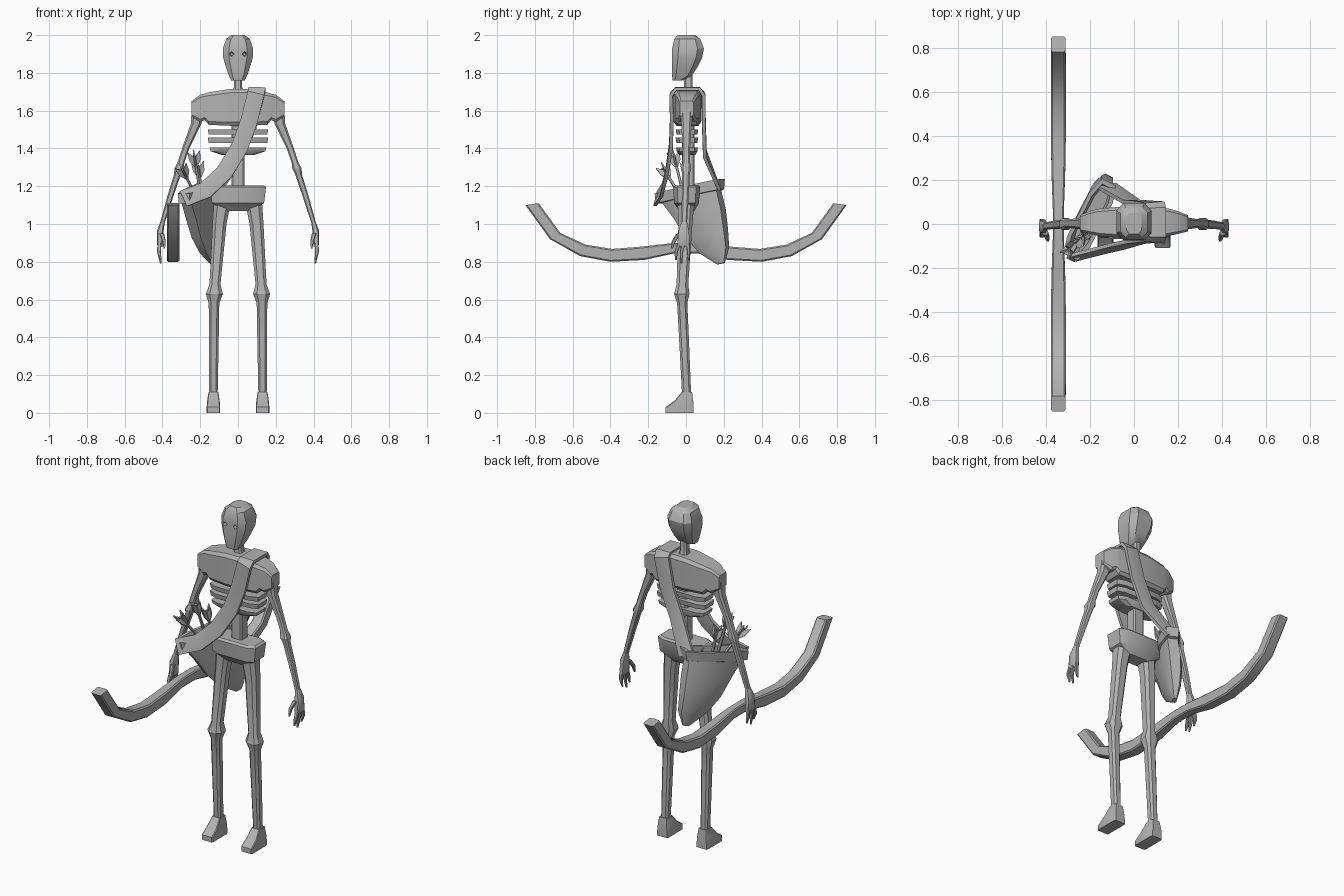
import bpy, bmesh
from mathutils import Vector as V

cube = bpy.data.objects.get("Cube")
if cube:
    bpy.data.objects.remove(cube)

grey = bpy.data.materials.new("plain grey")
grey.use_nodes = True
grey.diffuse_color = (0.45, 0.45, 0.45, 1)
grey.node_tree.nodes["Principled BSDF"].inputs["Base Color"].default_value = (0.45, 0.45, 0.45, 1)


def loft(name, rings, mirror=False, angle=0.55):
    """Skin a list of equal-length point rings and cap both ends."""
    bm = bmesh.new()
    rows = [[bm.verts.new(p) for p in ring] for ring in rings]
    n = len(rows[0])
    for a, b in zip(rows, rows[1:]):
        for i in range(n):
            bm.faces.new((a[i], a[(i + 1) % n], b[(i + 1) % n], b[i]))
    bm.faces.new(rows[0])
    bm.faces.new(rows[-1])
    bmesh.ops.recalc_face_normals(bm, faces=bm.faces)
    mesh = bpy.data.meshes.new(name)
    bm.to_mesh(mesh)
    bm.free()
    obj = bpy.data.objects.new(name, mesh)
    bpy.context.collection.objects.link(obj)
    mesh.materials.append(grey)
    bpy.ops.object.select_all(action="DESELECT")
    obj.select_set(True)
    bpy.context.view_layer.objects.active = obj
    bpy.ops.object.shade_smooth_by_angle(angle=angle)
    if mirror:
        obj.modifiers.new("mirror", "MIRROR")
    return obj


def section(c, u, v, ch):
    """Rectangle with half axes u and v and cut corners."""
    k = 1 - ch
    return [V(c) + u * a + v * b for a, b in
            ((1, -k), (1, k), (k, 1), (-k, 1), (-1, k), (-1, -k), (-k, -1), (k, -1))]


def column(name, stations, ch=0.4, mirror=False):
    """Upright loft from stations of z, x centre, x half, y front, y back."""
    rings = [section((x, (y0 + y1) / 2, z), V((hx, 0, 0)), V((0, (y1 - y0) / 2, 0)), ch)
             for z, x, hx, y0, y1 in stations]
    return loft(name, rings, mirror)


# Skull, eye sockets and neck
skull = column("skull", [
    (2.0, 0, .035, -.045, .05), (1.98, 0, .062, -.062, .075), (1.93, 0, .08, -.073, .095),
    (1.88, 0, .078, -.075, .085), (1.83, 0, .064, -.075, .06), (1.785, 0, .048, -.074, .03),
    (1.76, 0, .036, -.07, -.02)])
for side in (-1, 1):
    bpy.ops.mesh.primitive_cone_add(vertices=4, radius1=.02, radius2=.008, depth=.05,
                                    location=(side * .034, -.075, 1.9), rotation=(-1.571, 0, 0))
    cutter = bpy.context.object
    cutter.name = "eye_cutter"
    cutter.data.materials.append(grey)
    cutter.hide_render = True
    cutter.hide_set(True)
    cutter.display_type = "WIRE"
    cut = skull.modifiers.new("eye_socket", "BOOLEAN")
    cut.operation = "DIFFERENCE"
    cut.object = cutter
    bpy.context.view_layer.update()
    bpy.context.view_layer.objects.active = skull
    bpy.ops.object.modifier_apply(modifier=cut.name)
    bpy.data.objects.remove(cutter)
column("neck", [(1.69, 0, .035, -.02, .05), (1.73, 0, .02, -.01, .035), (1.8, 0, .022, -.015, .035)])

# Chest block, lofted from side to side
half = [(.245, 1.57, 1.65, -.033, .04), (.2, 1.54, 1.685, -.045, .058),
        (.175, 1.55, 1.69, -.05, .065), (.155, 1.525, 1.697, -.055, .07), (.04, 1.52, 1.715, -.065, .08)]
stations = [(-x, *r) for x, *r in half] + half[::-1]
loft("chest", [section((x, (y0 + y1) / 2, (z0 + z1) / 2), V((0, (y1 - y0) / 2, 0)),
                       V((0, 0, (z1 - z0) / 2)), .2) for x, z0, z1, y0, y1 in stations])

# Ribs and spine
for i, z in enumerate((1.487, 1.443)):
    column(f"rib_{i + 1}", [(z - .014, 0, .155, -.05, .06), (z + .014, 0, .16, -.055, .065)], .3)
column("lowest_rib", [(1.365, 0, .085, -.035, .05), (1.385, 0, .145, -.05, .06),
                      (1.405, 0, .15, -.053, .063)], .3)
column("spine", [(1.15, 0, .036, -.02, .045), (1.55, 0, .034, -.02, .045)], .25)

# Pelvis
column("pelvis", [(1.07, 0, .07, -.035, .045), (1.11, 0, .138, -.063, .068),
                  (1.195, 0, .148, -.068, .075), (1.205, 0, .135, -.055, .065)], .3)

# Arms and hands
column("arm", [
    (1.64, .21, .033, -.035, .04), (1.53, .222, .028, -.025, .03), (1.4, .277, .019, -.018, .022),
    (1.325, .302, .018, -.018, .022), (1.295, .312, .025, -.028, .028), (1.265, .32, .018, -.02, .02),
    (1.15, .357, .016, -.022, .015), (1.0, .402, .012, -.025, .005)], mirror=True)
column("palm", [(1.01, .4, .012, -.025, .006), (.96, .412, .018, -.04, .016),
                (.9, .414, .016, -.045, .02), (.88, .413, .012, -.045, .02)], mirror=True)
for name, y, dy, low in (("front_finger", -.035, -.018, .81), ("middle_finger", -.012, -.012, .79),
                         ("rear_finger", .01, .004, .81)):
    column(name, [(.9, .416, .011, y - .01, y + .01), (.85, .418, .01, y + dy - .009, y + dy + .009),
                  (low, .409, .004, y + dy - .004, y + dy + .004)], mirror=True)
column("thumb", [(.95, .403, .012, -.05, -.025), (.91, .392, .009, -.075, -.052),
                 (.87, .39, .004, -.08, -.07)], mirror=True)

# Legs and feet
column("leg", [
    (1.12, .082, .045, -.045, .045), (1.0, .098, .037, -.04, .034), (.68, .122, .029, -.05, .012),
    (.63, .125, .045, -.063, .018), (.58, .127, .028, -.047, .007), (.4, .128, .026, -.037, .015),
    (.08, .13, .022, -.02, .028)], .45, mirror=True)
column("foot", [(0, .13, .036, -.108, .04), (.03, .13, .036, -.108, .04), (.065, .13, .033, -.06, .038),
                (.11, .13, .026, -.022, .032)], .12, mirror=True)

# Bow, symmetric front to back, from lower and upper edge points
edge = [(.85, 1.1, .78, 1.11, .033), (.72, .92, .665, .952, .034), (.56, .83, .53, .89, .034),
        (.4, .8, .39, .868, .034), (.22, .81, .24, .88, .031), (.06, .845, .06, .9, .025)]
edge = [(-a, b, -c, d, w) for a, b, c, d, w in edge] + edge[::-1]
loft("bow", [section((-.343, (a + c) / 2, (b + d) / 2), V((w, 0, 0)),
                     V((0, a - c, b - d)) / 2, .22) for a, b, c, d, w in edge])

# Quiver: recessed mouth, collar and tapering curved body
long_dir = V((.45, .88, .2)).normalized()
wide_dir = V((.89, -.45, 0)).normalized()
quiver = [((-.195, .03, 1.13), .15, .03), ((-.2, .02, 1.2), .172, .04), ((-.2, .02, 1.2), .195, .058),
          ((-.2, .02, 1.145), .19, .055), ((-.2, .03, 1.145), .165, .048), ((-.185, .075, 1.05), .14, .05),
          ((-.17, .11, .95), .115, .045), ((-.148, .15, .86), .08, .032), ((-.13, .185, .79), .02, .012)]
loft("quiver", [section(c, long_dir * a, wide_dir * b, .4) for c, a, b in quiver])

# Strap: path points with outward normals, from quiver front over the shoulder to quiver back
strap = [((-.285, -.155, 1.135), (-.45, -.9, 0)), ((-.17, -.125, 1.18), (-.25, -1, 0)),
         ((-.07, -.1, 1.275), (-.15, -1, 0)), ((.01, -.08, 1.41), (0, -1, 0)),
         ((.06, -.075, 1.55), (0, -1, 0)), ((.095, -.075, 1.69), (0, -1, .4)),
         ((.1, -.055, 1.715), (0, -.4, 1)), ((.1, .07, 1.715), (0, .4, 1)),
         ((.095, .09, 1.69), (0, 1, .4)), ((.055, .095, 1.52), (0, 1, 0)),
         ((-.01, .1, 1.37), (0, 1, 0)), ((-.12, .17, 1.2), (-.1, 1, .2))]
rings = []
for i, (c, n) in enumerate(strap):
    before, after = strap[max(i - 1, 0)][0], strap[min(i + 1, len(strap) - 1)][0]
    normal = V(n).normalized()
    across = (V(after) - V(before)).cross(normal).normalized()
    rings.append(section(c, across * .045, normal * .01, .1))
loft("strap", rings)

# Arrows with forked feathers
for i, (base, tip) in enumerate([((-.2, .0, 1.1), (-.305, -.13, 1.31)),
                                 ((-.19, .0, 1.1), (-.235, -.07, 1.385)),
                                 ((-.18, .04, 1.1), (-.215, .0, 1.33))]):
    base, tip = V(base), V(tip)
    along = (tip - base).normalized()
    a = along.cross(V((0, 1, 0))).normalized()
    b = along.cross(a)
    loft(f"arrow_shaft_{i + 1}", [section(p, a * .007, b * .007, .3) for p in (base, tip - along * .02)])
    for name, u, v in (("wide", a, b), ("deep", b, a)):
        shape = [(0, -.1), (.03, -.05), (.034, 0), (0, -.035), (-.034, 0), (-.03, -.05)]
        loft(f"{name}_feather_{i + 1}", [[tip + u * x + along * y + v * t for x, y in shape]
                                         for t in (-.004, .004)])
